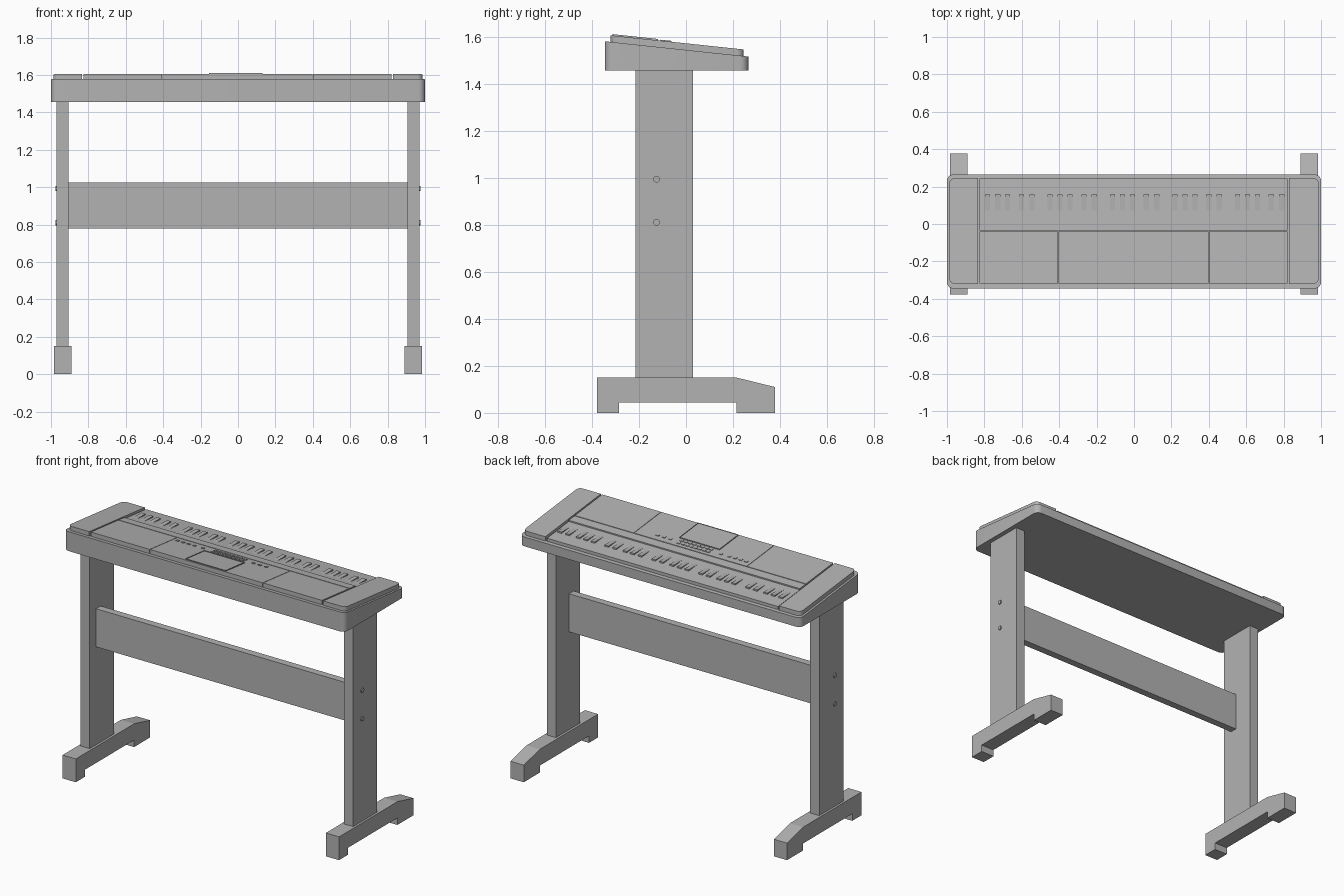
import bpy, bmesh, math

if "Cube" in bpy.data.objects:
    bpy.data.objects.remove(bpy.data.objects["Cube"])

grey = bpy.data.materials.new("mid grey")
grey.diffuse_color = (0.45, 0.45, 0.45, 1)
grey.use_nodes = True
grey.node_tree.nodes["Principled BSDF"].inputs["Base Color"].default_value = grey.diffuse_color


def finish(name, bm, smooth=False):
    bmesh.ops.recalc_face_normals(bm, faces=bm.faces)
    mesh = bpy.data.meshes.new(name)
    bm.to_mesh(mesh)
    bm.free()
    mesh.materials.append(grey)
    ob = bpy.data.objects.new(name, mesh)
    bpy.context.collection.objects.link(ob)
    if smooth:
        bpy.ops.object.select_all(action='DESELECT')
        ob.select_set(True)
        bpy.context.view_layer.objects.active = ob
        bpy.ops.object.shade_smooth_by_angle(angle=math.radians(30))
    return ob


def outline(x0, x1, y0, y1, rl=0, rr=0, n=6):
    """Rectangle with rounded left (rl) and right (rr) corners."""
    pts = []
    for cx, cy, r, a in ((x1 - rr, y0 + rr, rr, -90), (x1 - rr, y1 - rr, rr, 0),
                         (x0 + rl, y1 - rl, rl, 90), (x0 + rl, y0 + rl, rl, 180)):
        for i in range(n + 1 if r else 1):
            t = math.radians(a + 90 * i / n)
            pts.append((cx + r * math.cos(t), cy + r * math.sin(t)))
    return pts


def prism(bm, pts, low, high):
    """Upright prism whose bottom and top heights depend on y."""
    a = [bm.verts.new((x, y, low(y))) for x, y in pts]
    b = [bm.verts.new((x, y, high(y))) for x, y in pts]
    bm.faces.new(a[::-1])
    top = bm.faces.new(b)
    for i in range(len(pts)):
        j = (i + 1) % len(pts)
        bm.faces.new((a[i], a[j], b[j], b[i]))
    return top


def part(name, pts, low, high, smooth=False):
    bm = bmesh.new()
    prism(bm, pts, low, high)
    return finish(name, bm, smooth)


def flat(z):
    return lambda y: z


# Sloping surfaces: case top, upper panels and key bed
def case_top(y): return 1.543 - 0.106 * y
def inside(y): return case_top(y) - 0.004
def panel_top(y): return 1.571 - 0.106 * y
def key_top(y): return panel_top(y) - 0.008


# Keyboard case
part("keyboard_case", outline(-1, 1, -0.345, 0.265, 0.035, 0.035),
     flat(1.455), case_top, True)

# Raised end blocks with rounded outer corners
part("left_end_block", outline(-0.987, -0.835, -0.32, 0.245, 0.028, 0), inside, panel_top, True)
part("right_end_block", outline(0.83, 0.987, -0.32, 0.245, 0, 0.028), inside, panel_top, True)

# Control panel in three pieces, and the strip behind the keys
for name, x0, x1 in (("left_panel", -0.825, -0.406), ("middle_panel", -0.403, 0.398),
                     ("right_panel", 0.401, 0.82)):
    part(name, outline(x0, x1, -0.318, -0.041), inside, panel_top)
part("key_strip", outline(-0.825, 0.82, -0.036, 0.022), inside, panel_top)

# Key bed
part("white_keys", outline(-0.825, 0.82, 0.022, 0.242), inside, key_top)

# Black keys: level tops rising out of the sloping bed, five octaves
bm = bmesh.new()
for octave in range(5):
    for d in (0.03, 0.086, 0.16, 0.213, 0.267):
        x = 0.82 - 0.334 * octave - d
        prism(bm, outline(x - 0.014, x + 0.014, 0.07, 0.157), inside, flat(key_top(0.072)))
finish("black_keys", bm)

# Display with a sunken screen
bm = bmesh.new()
top = prism(bm, outline(-0.155, 0.13, -0.312, -0.12), inside, lambda y: panel_top(y) + 0.006)
bmesh.ops.inset_individual(bm, faces=[top], thickness=0.014)
bmesh.ops.translate(bm, verts=top.verts, vec=(0, 0, -0.004))
finish("display", bm)

# Buttons beside and behind the display
bm = bmesh.new()
spots = [(x, -0.085) for x in (0.26, 0.215, 0.17, -0.19, -0.25, -0.29, -0.33, -0.37)]
spots += [(0.1 - 0.03 * i, y) for i in range(8) for y in (-0.1, -0.07)]
for x, y in spots:
    prism(bm, outline(x - 0.01, x + 0.01, y - 0.008, y + 0.008),
          inside, lambda y: panel_top(y) + 0.004)
finish("buttons", bm)

# Stand: legs, feet and bolts on both sides
foot = [(-0.378, 0), (-0.285, 0), (-0.285, 0.045), (0.215, 0.045), (0.215, 0),
        (0.378, 0), (0.378, 0.11), (0.215, 0.15), (-0.378, 0.15)]
for side, s in (("left", -1), ("right", 1)):
    x0, x1 = sorted((s * 0.905, s * 0.97))
    part(side + "_leg", outline(x0, x1, -0.215, 0.03), flat(0.15), flat(1.455))

    bm = bmesh.new()
    f = bm.faces.new([bm.verts.new((s * 0.89, y, z)) for y, z in foot])
    ext = bmesh.ops.extrude_face_region(bm, geom=[f], use_keep_orig=True)
    bmesh.ops.translate(bm, vec=(s * 0.094, 0, 0),
                        verts=[v for v in ext["geom"] if isinstance(v, bmesh.types.BMVert)])
    finish(side + "_foot", bm)

    bm = bmesh.new()
    for z in (0.81, 0.993):
        made = bmesh.ops.create_cone(bm, cap_ends=True, segments=12, radius1=0.014,
                                     radius2=0.014, depth=0.014)["verts"]
        for v in made:
            v.co = (s * 0.97 + v.co.z, -0.125 + v.co.x, z + v.co.y)
    finish(side + "_bolts", bm, True)

# Crossbar between the legs
part("crossbar", outline(-0.905, 0.905, -0.15, -0.103), flat(0.78), flat(1.025))
